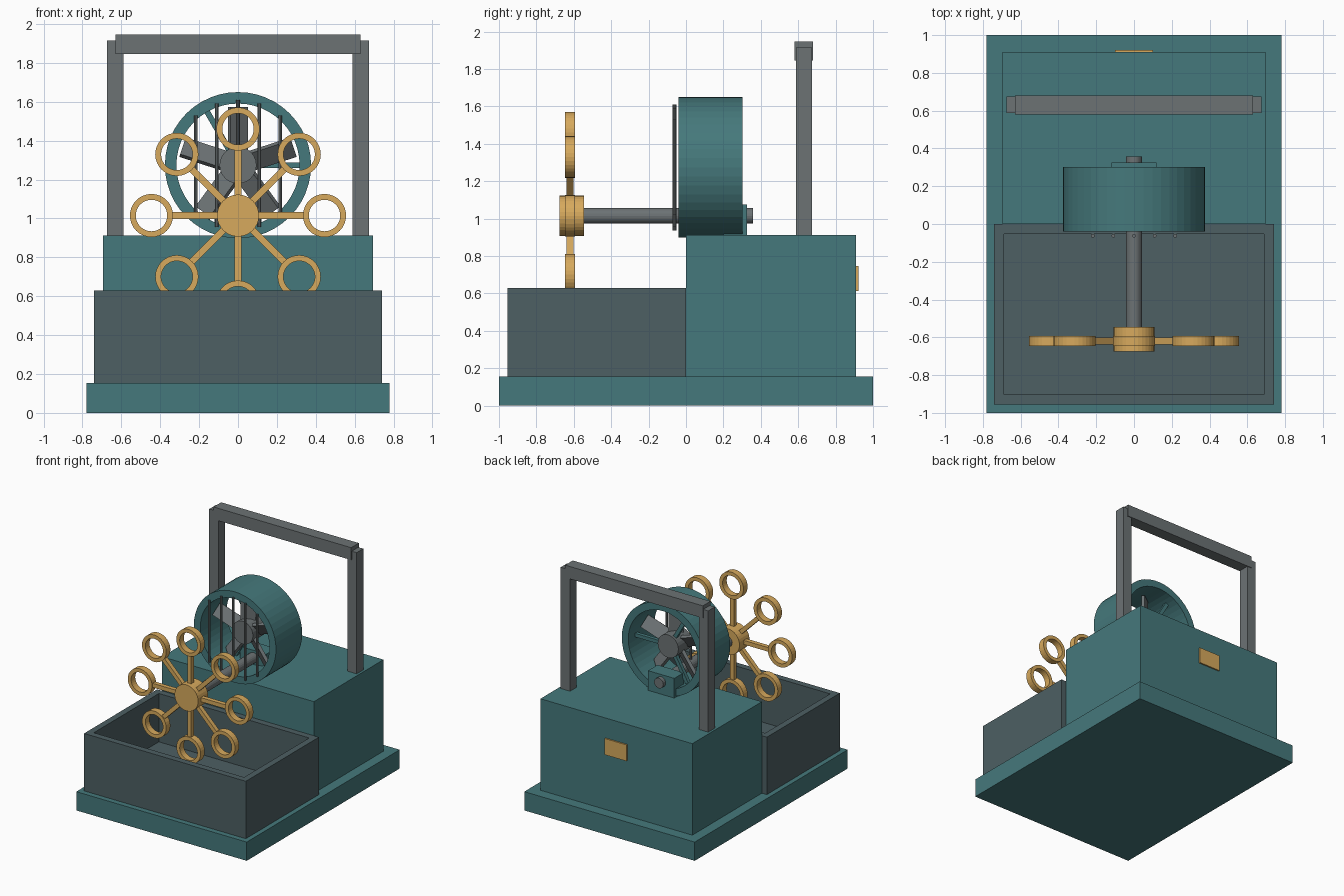
import bpy, bmesh
from math import pi, sin, cos, sqrt, radians
from mathutils import Matrix, Vector

if "Cube" in bpy.data.objects:
    bpy.data.objects.remove(bpy.data.objects["Cube"])


def material(name, r, g, b):
    m = bpy.data.materials.new(name)
    m.diffuse_color = (r, g, b, 1)
    m.use_nodes = True
    m.node_tree.nodes["Principled BSDF"].inputs["Base Color"].default_value = m.diffuse_color
    return m


TEAL = material("teal_paint", 0.06, 0.19, 0.20)
SLATE = material("slate", 0.075, 0.115, 0.125)
STEEL = material("steel", 0.15, 0.17, 0.175)
BRASS = material("brass", 0.68, 0.40, 0.11)


def finish(name, bm, mat):
    bmesh.ops.recalc_face_normals(bm, faces=bm.faces)
    me = bpy.data.meshes.new(name)
    bm.to_mesh(me)
    bm.free()
    me.materials.append(mat)
    ob = bpy.data.objects.new(name, me)
    bpy.context.collection.objects.link(ob)
    return ob


def add_box(bm, x, y, z, mat=Matrix()):
    """Box from (min, max) pairs, moved by a matrix."""
    size = Matrix.Diagonal((x[1] - x[0], y[1] - y[0], z[1] - z[0], 1))
    mid = Matrix.Translation(((x[0] + x[1]) / 2, (y[0] + y[1]) / 2, (z[0] + z[1]) / 2))
    return bmesh.ops.create_cube(bm, size=1, matrix=mat @ mid @ size)


def box(name, mat, x, y, z):
    bm = bmesh.new()
    add_box(bm, x, y, z)
    return finish(name, bm, mat)


def rod(name, mat, r, y0, y1, z, sides):
    """Solid cylinder along y."""
    bm = bmesh.new()
    m = Matrix.Translation((0, (y0 + y1) / 2, z)) @ Matrix.Rotation(pi / 2, 4, 'X')
    bmesh.ops.create_cone(bm, cap_ends=True, segments=sides, radius1=r, radius2=r,
                          depth=y1 - y0, matrix=m)
    return finish(name, bm, mat)


def add_tube(bm, cx, cz, ri, ro, y0, y1, sides):
    """Flat-sided ring along y."""
    rows = []
    for i in range(sides):
        a = 2 * pi * i / sides
        rows.append([bm.verts.new((cx + r * cos(a), y, cz + r * sin(a)))
                     for r, y in ((ro, y0), (ro, y1), (ri, y1), (ri, y0))])
    for i in range(sides):
        p, q = rows[i], rows[(i + 1) % sides]
        for k in range(4):
            j = (k + 1) % 4
            bm.faces.new((p[k], p[j], q[j], q[k]))


def radial(z, angle):
    """Local +x points outward at an angle in the xz plane."""
    return Matrix.Translation((0, 0, z)) @ Matrix.Rotation(-angle, 4, 'Y')


# base and body
box("base_plate", TEAL, (-0.78, 0.78), (-1, 1), (0, 0.155))
box("machine_body", TEAL, (-0.695, 0.695), (0, 0.91), (0.155, 0.912))
box("rear_plate", BRASS, (-0.1, 0.1), (0.91, 0.922), (0.613, 0.747))

# open liquid tray: inset the top and push it down
bm = bmesh.new()
add_box(bm, (-0.74, 0.74), (-0.955, 0), (0.155, 0.63))
top = max(bm.faces, key=lambda f: f.calc_center_median().z)
bmesh.ops.inset_region(bm, faces=[top], thickness=0.074)
down = bmesh.ops.extrude_face_region(bm, geom=[top])
bmesh.ops.translate(bm, vec=(0, 0, -0.40),
                    verts=[v for v in down["geom"] if isinstance(v, bmesh.types.BMVert)])
if top.is_valid:
    bmesh.ops.delete(bm, geom=[top], context='FACES_ONLY')
finish("liquid_tray", bm, SLATE)

# carrying handle
for side, s in (("left", -1), ("right", 1)):
    box("handle_post_" + side, STEEL, tuple(sorted((s * 0.59, s * 0.675))),
        (0.588, 0.674), (0.90, 1.915))
box("handle_bar", STEEL, (-0.63, 0.63), (0.58, 0.68), (1.845, 1.947))

# fan housing with three inner struts
FZ = 1.274
bm = bmesh.new()
add_tube(bm, 0, FZ, 0.317, 0.376, -0.04, 0.302, 48)
finish("fan_housing", bm, TEAL)
bm = bmesh.new()
for i in range(3):
    add_box(bm, (0.08, 0.33), (0.185, 0.215), (-0.015, 0.015), radial(FZ, i * 2 * pi / 3))
finish("fan_struts", bm, TEAL)

# fan hub and pitched blades
rod("fan_hub", STEEL, 0.095, 0.06, 0.235, FZ, 24)
bm = bmesh.new()
for i in range(5):
    m = radial(FZ, pi / 2 + i * 2 * pi / 5) @ Matrix.Translation((0, 0.13, 0)) \
        @ Matrix.Rotation(radians(35), 4, 'X')
    add_box(bm, (0.07, 0.30), (-0.013, 0.013), (-0.055, 0.055), m)
finish("fan_blades", bm, STEEL)

# vertical guard bars cut to a circle
bm = bmesh.new()
for i in range(-2, 3):
    x = i * 0.109
    h = sqrt(0.336 ** 2 - x * x)
    bmesh.ops.create_cone(bm, cap_ends=True, segments=10, radius1=0.01, radius2=0.01,
                          depth=2 * h, matrix=Matrix.Translation((x, -0.062, FZ)))
finish("fan_guard_bars", bm, STEEL)

# drive shaft and its bearing block
WZ = 1.015
box("bearing_block", TEAL, (-0.12, 0.12), (0.2, 0.325), (0.905, 1.075))
rod("drive_shaft", STEEL, 0.042, -0.62, 0.357, WZ, 20)

# bubble wheel: hub, spokes and wand rings
rod("wheel_hub", BRASS, 0.108, -0.675, -0.545, WZ, 32)
spokes, rings = bmesh.new(), bmesh.new()
for i in range(8):
    a = i * pi / 4
    add_box(spokes, (0.08, 0.35), (-0.638, -0.602), (-0.017, 0.017), radial(WZ, a))
    add_tube(rings, 0.445 * cos(a), WZ + 0.445 * sin(a), 0.081, 0.111, -0.647, -0.593, 32)
finish("wheel_spokes", spokes, BRASS)
finish("wand_rings", rings, BRASS)
